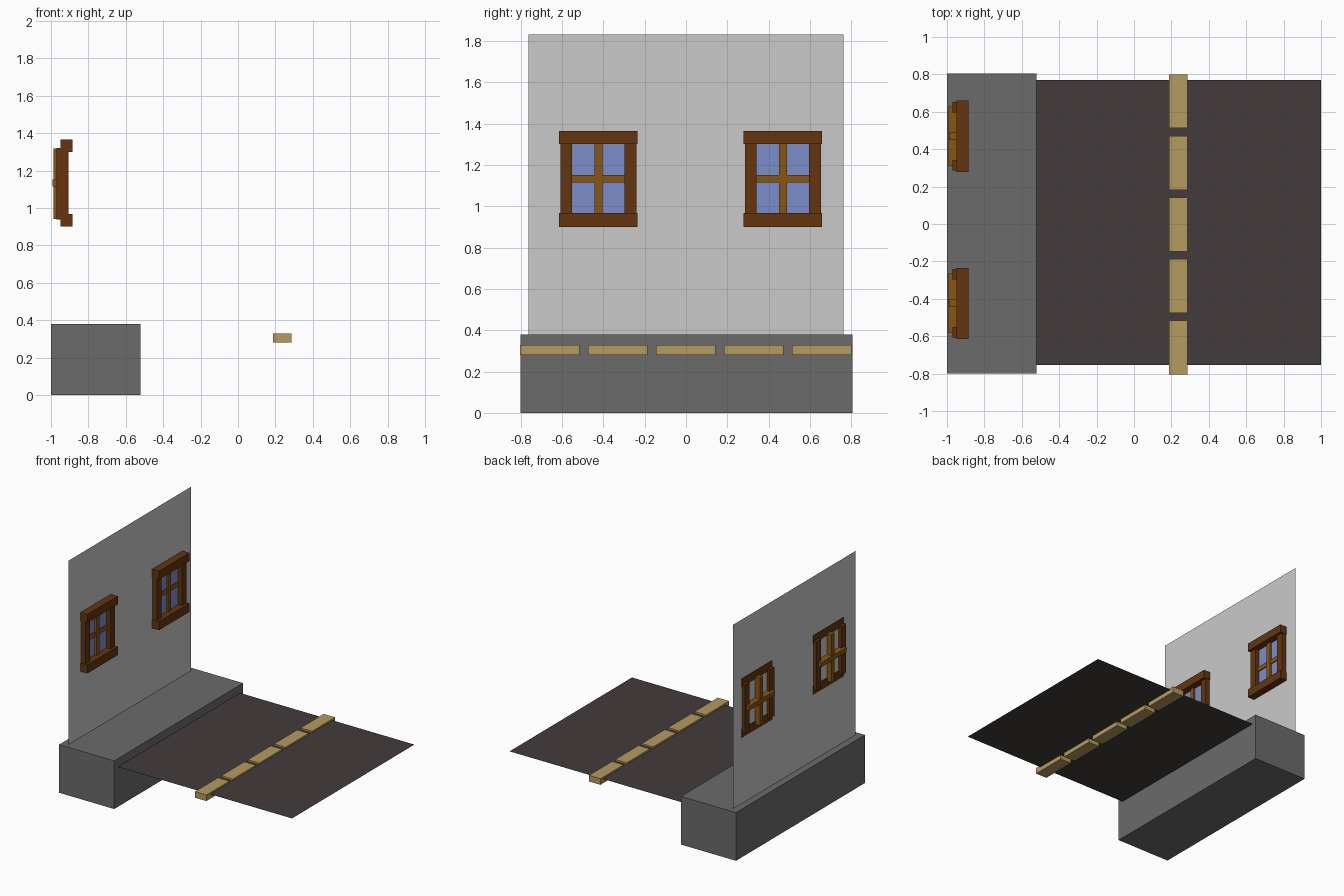
import bpy
import bmesh
from mathutils import Matrix, Vector

cube = bpy.data.objects.get("Cube")
if cube:
    bpy.data.objects.remove(cube, do_unlink=True)


def material(name, srgb):
    """Flat material from 0-255 display values, stored as linear."""
    color = [((c / 255 + 0.055) / 1.055) ** 2.4 for c in srgb] + [1.0]
    mat = bpy.data.materials.new(name)
    mat.use_nodes = True
    mat.diffuse_color = color
    node = next(n for n in mat.node_tree.nodes if n.type == 'BSDF_PRINCIPLED')
    node.inputs["Base Color"].default_value = color
    return mat


CONCRETE = material("concrete_grey", (107, 107, 107))
PLASTER = material("pale_plaster", (202, 202, 202))
ASPHALT = material("dark_asphalt", (67, 59, 59))
PAINT = material("tan_road_paint", (181, 155, 95))
FRAME_WOOD = material("dark_wood", (99, 53, 15))
BAR_WOOD = material("golden_wood", (137, 86, 20))
GLASS = material("blue_glass", (123, 141, 202))


def box(name, mat, x, y, z):
    """Box from (low, high) pairs; a pair of equal values makes a flat sheet."""
    lo, hi = (Vector(v) for v in zip(x, y, z))
    size = hi - lo
    bm = bmesh.new()
    if min(size) > 0:
        bmesh.ops.create_cube(bm, size=1)
        bmesh.ops.transform(bm, verts=bm.verts, matrix=Matrix.Translation(
            (lo + hi) / 2) @ Matrix.Diagonal(size).to_4x4())
    else:
        flat = list(size).index(min(size))
        a, b = [(i + flat) % 3 for i in (1, 2)]
        verts = []
        for s, t in ((0, 0), (1, 0), (1, 1), (0, 1)):
            p = lo.copy()
            p[a] += s * size[a]
            p[b] += t * size[b]
            verts.append(bm.verts.new(p))
        bm.faces.new(verts)
    mesh = bpy.data.meshes.new(name)
    bm.to_mesh(mesh)
    bm.free()
    mesh.materials.append(mat)
    obj = bpy.data.objects.new(name, mesh)
    bpy.context.collection.objects.link(obj)
    return obj


# Ground, pavement and wall
box("pavement", CONCRETE, (-1, -0.52), (-0.8, 0.805), (0, 0.38))
box("road", ASPHALT, (-0.52, 1), (-0.755, 0.77), (0.315, 0.315))
box("wall", PLASTER, (-0.945, -0.945), (-0.763, 0.763), (0.38, 1.83))

# Dashed centre line, each dash sunk through the road sheet
for i in range(5):
    mid = 0.329 * (i - 2) - 0.002
    box(f"road_dash_{i + 1}", PAINT, (0.187, 0.287),
        (mid - 0.144, mid + 0.144), (0.28, 0.328))


def window(side, mid):
    def span(a, b):
        return (mid + a, mid + b)

    # Outer frame
    for part, z in (("lintel", (1.3, 1.365)), ("sill", (0.9, 0.967))):
        box(f"{side}_window_{part}", FRAME_WOOD, (-0.949, -0.885),
            span(-0.19, 0.19), z)
    for part, y in (("near", span(-0.184, -0.127)), ("far", span(0.127, 0.184))):
        box(f"{side}_window_{part}_jamb", FRAME_WOOD, (-0.97, -0.906),
            y, (0.937, 1.32))
    # Crossing bars and glass
    box(f"{side}_window_upright_bar", BAR_WOOD, (-0.986, -0.925),
        span(-0.019, 0.019), (0.94, 1.318))
    box(f"{side}_window_cross_bar", BAR_WOOD, (-0.993, -0.932),
        span(-0.16, 0.16), (1.115, 1.151))
    box(f"{side}_window_glass", GLASS, (-0.94, -0.94),
        span(-0.13, 0.13), (0.96, 1.31))


window("front", -0.424)
window("back", 0.469)
